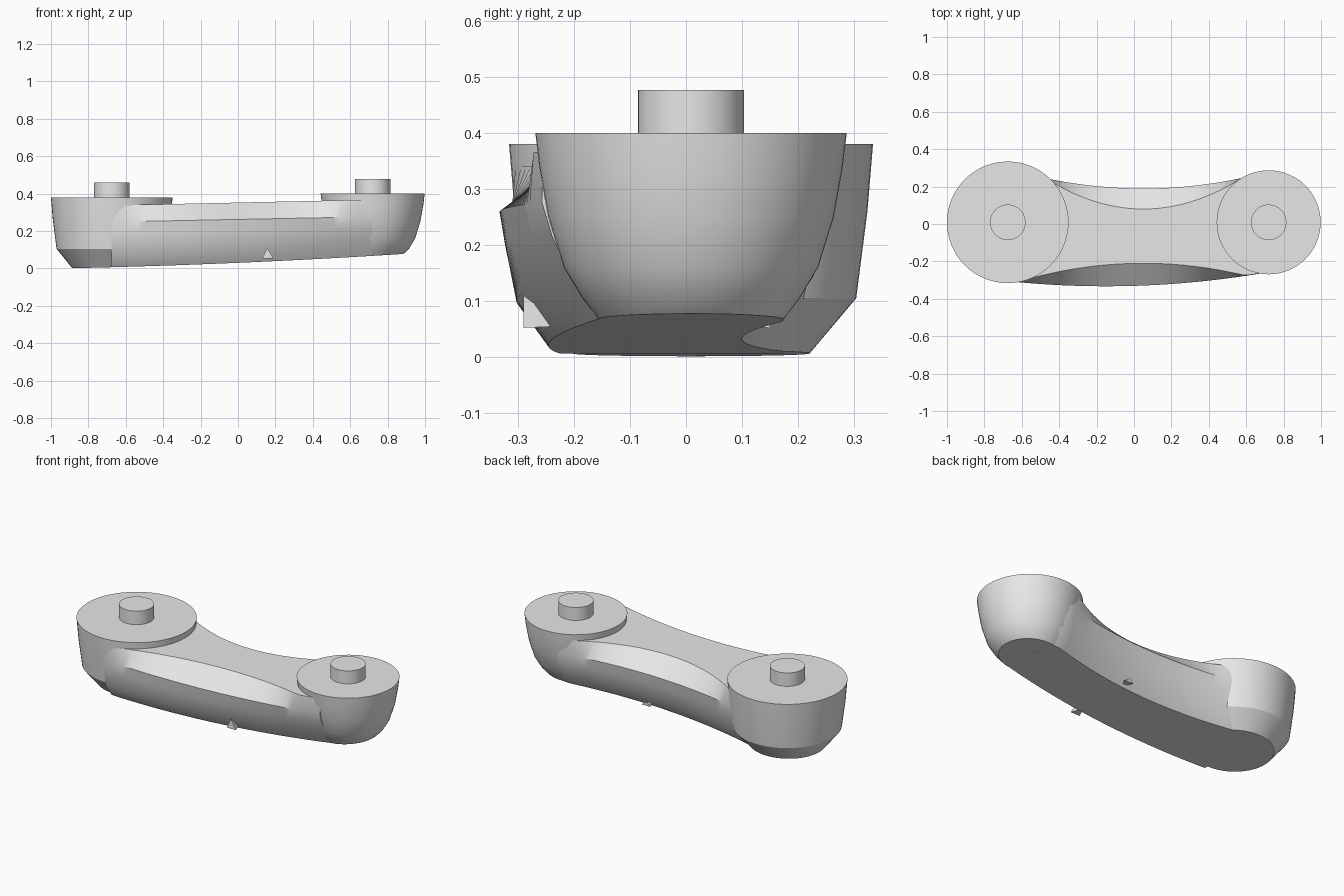
import bpy, bmesh, math

if "Cube" in bpy.data.objects:
    bpy.data.objects.remove(bpy.data.objects["Cube"], do_unlink=True)

grey = bpy.data.materials.new("plain grey")
grey.use_nodes = True
grey.diffuse_color = (0.8, 0.8, 0.8, 1)
grey.node_tree.nodes["Principled BSDF"].inputs["Base Color"].default_value = (0.8, 0.8, 0.8, 1)


def loft(name, rings, angle=30):
    """Skin a list of closed rings and cap both ends."""
    bm = bmesh.new()
    loops = [[bm.verts.new(p) for p in ring] for ring in rings]
    for a, b in zip(loops, loops[1:]):
        for i in range(len(a)):
            j = (i + 1) % len(a)
            bm.faces.new((a[i], a[j], b[j], b[i]))
    bm.faces.new(loops[0])
    bm.faces.new(loops[-1])
    bmesh.ops.recalc_face_normals(bm, faces=bm.faces)
    mesh = bpy.data.meshes.new(name)
    bm.to_mesh(mesh)
    bm.free()
    mesh.materials.append(grey)
    obj = bpy.data.objects.new(name, mesh)
    bpy.context.collection.objects.link(obj)
    bpy.ops.object.select_all(action='DESELECT')
    obj.select_set(True)
    bpy.context.view_layer.objects.active = obj
    if angle:
        bpy.ops.object.shade_smooth_by_angle(angle=math.radians(angle))
    return obj


def underside(x):
    """Height of the gently rising underside."""
    return 0.03 + 0.043 * x + 0.012 * x * x


def round_part(name, cx, profile, sides=64):
    """Turned part; a height of None follows the underside."""
    rings = []
    for r, z in profile:
        ring = []
        for i in range(sides):
            a = math.tau * i / sides
            x = cx + r * math.cos(a)
            ring.append((x, 0.009 + r * math.sin(a), underside(x) if z is None else z))
        rings.append(ring)
    return loft(name, rings)


# Round ends: a wide chamfered one and a smaller tapering one
LEFT, RIGHT = 0.72, -0.675
round_part("large_end", RIGHT, [(0.325, 0.38), (0.315, 0.26), (0.295, 0.105), (0.212, None)])
round_part("small_end", LEFT, [(0.278, 0.40), (0.271, 0.34), (0.255, 0.25),
                               (0.227, 0.16), (0.194, 0.105), (0.165, None)])

# Pegs standing on the ends
round_part("large_end_peg", RIGHT, [(0.095, 0.36), (0.095, 0.46)], 40)
round_part("small_end_peg", LEFT, [(0.095, 0.38), (0.095, 0.477)], 40)


# Curved arm joining the ends
def section(x):
    t = (x - RIGHT) / (LEFT - RIGHT)
    d = x - 0.05
    back = min(0.19 + 0.2 * d * d, 0.262)
    front = -0.333 + 0.1 * (x + 0.15) ** 2
    back_top = min(0.08 + 0.6 * d * d, back - 0.002)
    front_top = max(-0.21 - 0.22 * d * d, front + 0.002)
    top, edge, base = 0.352 + 0.022 * x, 0.262 + 0.02 * x, underside(x)
    low = base + 0.08
    return [(x, y, z) for y, z in (
        (back_top, top), (back, edge), (back - 0.012, edge - 0.06),
        (back - 0.035, low), (back - 0.09, base),
        (front + 0.08 + 0.02 * t, base), (front + 0.02 + 0.03 * t, low),
        (front + 0.006 + 0.012 * t, edge - 0.06), (front, edge), (front_top, top))]


STEPS = 40
loft("arm", [section(RIGHT + (LEFT - RIGHT) * i / STEPS) for i in range(STEPS + 1)])


# Small pointed nubs low on each side of the arm
def nub(name, outer, inner, tip):
    outline = ((0.13, 0.052), (0.19, 0.052), (0.155, tip))
    loft(name, [[(x, outer, z) for x, z in outline],
                [(0.16 + (x - 0.16) * 0.1, inner, 0.055 + (z - 0.052) * 0.1) for x, z in outline]], 0)


nub("front_nub", -0.29, -0.225, 0.11)
nub("back_nub", 0.15, 0.095, 0.075)
